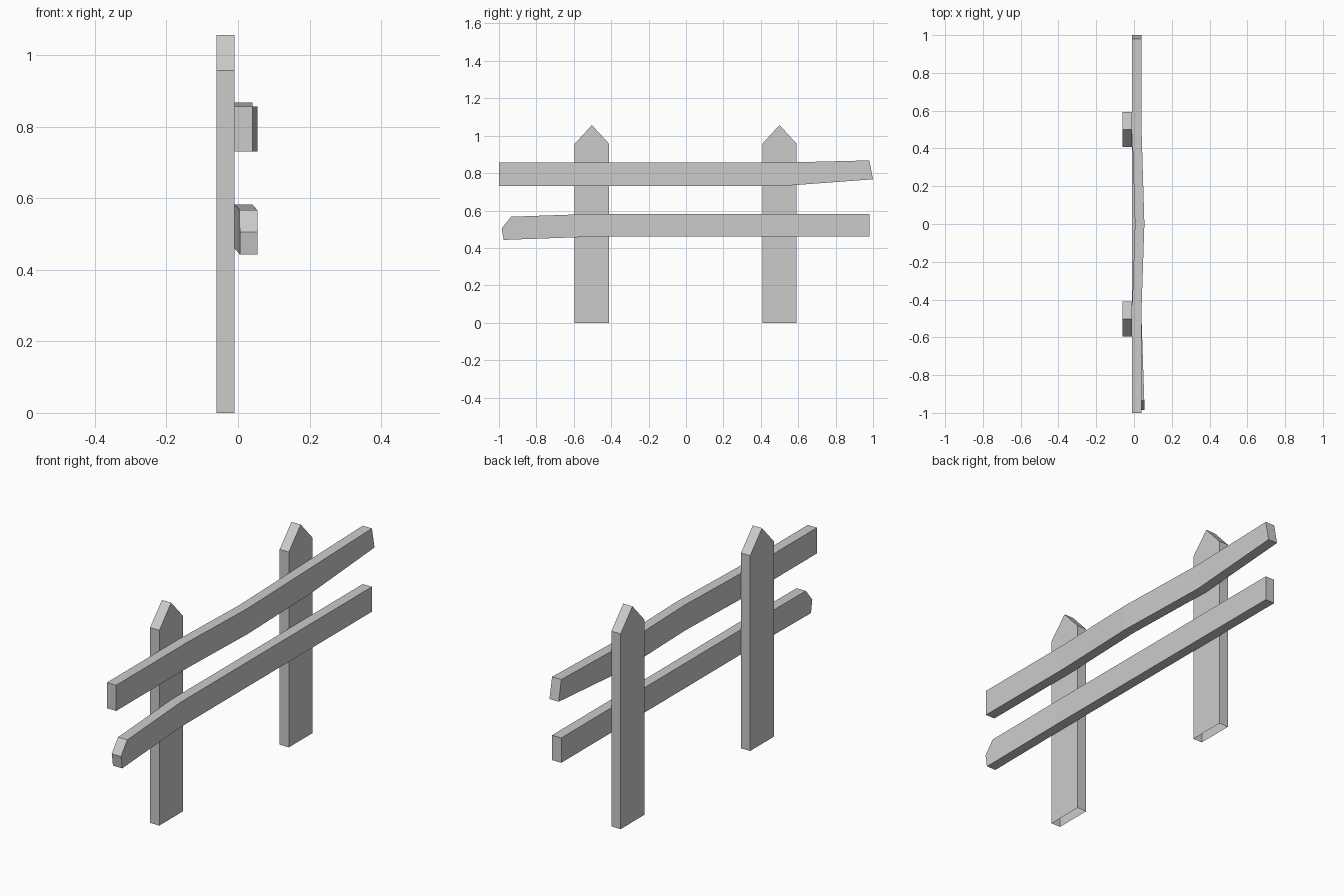
import bpy, bmesh

if "Cube" in bpy.data.objects:
    bpy.data.objects.remove(bpy.data.objects["Cube"])


def make_object(name, bm):
    bmesh.ops.recalc_face_normals(bm, faces=bm.faces)
    mesh = bpy.data.meshes.new(name)
    bm.to_mesh(mesh)
    bm.free()
    obj = bpy.data.objects.new(name, mesh)
    bpy.context.collection.objects.link(obj)
    return obj


def plank(name, outline, thickness, x_offset, open_bottom=False):
    """Side outline in (y, z), given thickness in x; x_offset(y) bends the plank."""
    bm = bmesh.new()
    back = [bm.verts.new((x_offset(y), y, z)) for y, z in outline]
    front = [bm.verts.new((x_offset(y) + thickness, y, z)) for y, z in outline]
    n = len(outline)
    for i in range(n):
        if open_bottom and outline[i][1] == 0 and outline[(i + 1) % n][1] == 0:
            continue
        j = (i + 1) % n
        bm.faces.new((back[i], back[j], front[j], front[i]))
    # side faces, split at the bends: bottom and top points pair up
    for ring in (back, front):
        lo, hi = 0, n - 1
        while hi - lo > 2:
            bm.faces.new((ring[lo], ring[lo + 1], ring[hi - 1], ring[hi]))
            lo, hi = lo + 1, hi - 1
        if hi - lo == 2:
            bm.faces.new((ring[lo], ring[lo + 1], ring[hi]))
    return make_object(name, bm)


# Pointed posts, open underneath
for side, y in (("front", -0.503), ("back", 0.5)):
    w = 0.092
    outline = [(y - w, 0), (y + w, 0), (y + w, 0.957), (y, 1.057), (y - w, 0.957)]
    # start the outline on the left so the faces pair bottom to top
    plank(side + "_post", outline, 0.05, lambda _: -0.06, open_bottom=True)

# Upper rail, bowed outward at the middle and raised at the back end
upper = [(-1, 0.73), (-0.45, 0.73), (0, 0.73), (0.5, 0.73), (1, 0.767),
         (0.98, 0.868), (0.5, 0.856), (0, 0.856), (-0.45, 0.856), (-1, 0.856)]
plank("upper_rail", upper, 0.05,
      lambda y: -0.01 + 0.015 * max(0, 1 - abs(y) / 0.45))

# Lower rail, drooping and leaning outward at its chipped front end
lower = [(-0.5, 0.46), (0.98, 0.46), (0.98, 0.582), (-0.5, 0.582),
         (-0.935, 0.567), (-0.985, 0.505), (-0.975, 0.443)]
bm = bmesh.new()
rings = []
for dx in (0, 0.05):
    v = [bm.verts.new((-0.01 + dx + 0.015 * min(1, max(0, (-0.5 - y) / 0.45)), y, z))
         for y, z in lower]
    bm.faces.new(v[0:4])
    bm.faces.new([v[0]] + v[3:])
    rings.append(v)
for i in range(len(lower)):
    j = (i + 1) % len(lower)
    bm.faces.new((rings[0][i], rings[0][j], rings[1][j], rings[1][i]))
make_object("lower_rail", bm)
